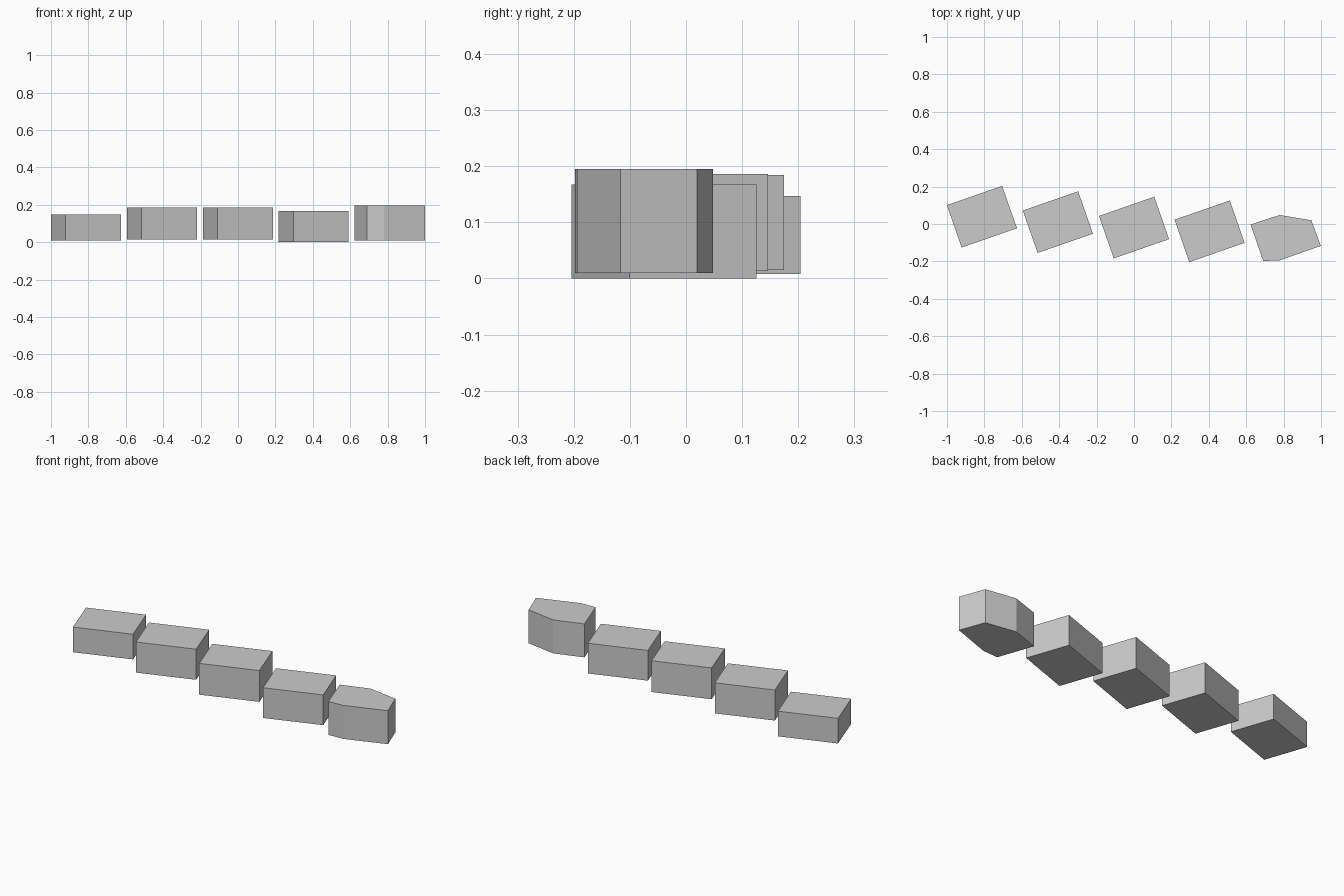
import bpy
from math import radians
from mathutils import Matrix

if "Cube" in bpy.data.objects:
    bpy.data.objects.remove(bpy.data.objects["Cube"])


def make_block(name, outline, z0, z1):
    """Extrude a clockwise plan outline between two heights."""
    n = len(outline)
    verts = [(x, y, z) for z in (z0, z1) for x, y in outline]
    faces = [tuple(range(n)), tuple(reversed(range(n, 2 * n)))]
    faces += [(i, i + n, (i + 1) % n + n, (i + 1) % n) for i in range(n)]
    mesh = bpy.data.meshes.new(name)
    mesh.from_pydata(verts, [], faces)
    obj = bpy.data.objects.new(name, mesh)
    bpy.context.collection.objects.link(obj)
    return obj


# Row of rectangular blocks, all turned by the same angle
LENGTH, WIDTH, ANGLE = 0.313, 0.240, radians(19.2)
turn = Matrix.Rotation(ANGLE, 2)
corners = [(-1, -1), (-1, 1), (1, 1), (1, -1)]
blocks = [  # centre x, centre y, bottom, top
    (-0.813, 0.039, 0.008, 0.147),
    (-0.407, 0.010, 0.015, 0.184),
    (0.000, -0.019, 0.013, 0.186),
    (0.404, -0.039, 0.000, 0.167),
]
for i, (cx, cy, z0, z1) in enumerate(blocks, 1):
    outline = []
    for sx, sy in corners:
        x = sx * LENGTH / 2
        y = sy * WIDTH / 2
        outline.append((turn[0][0] * x + turn[0][1] * y + cx,
                        turn[1][0] * x + turn[1][1] * y + cy))
    make_block(f"block_{i}", outline, z0, z1)

# End block with chipped corners
make_block("chipped_end_block",
           [(0.623, -0.003), (0.778, 0.048), (0.948, 0.020),
            (0.999, -0.117), (0.780, -0.194), (0.691, -0.198)],
           0.010, 0.195)
